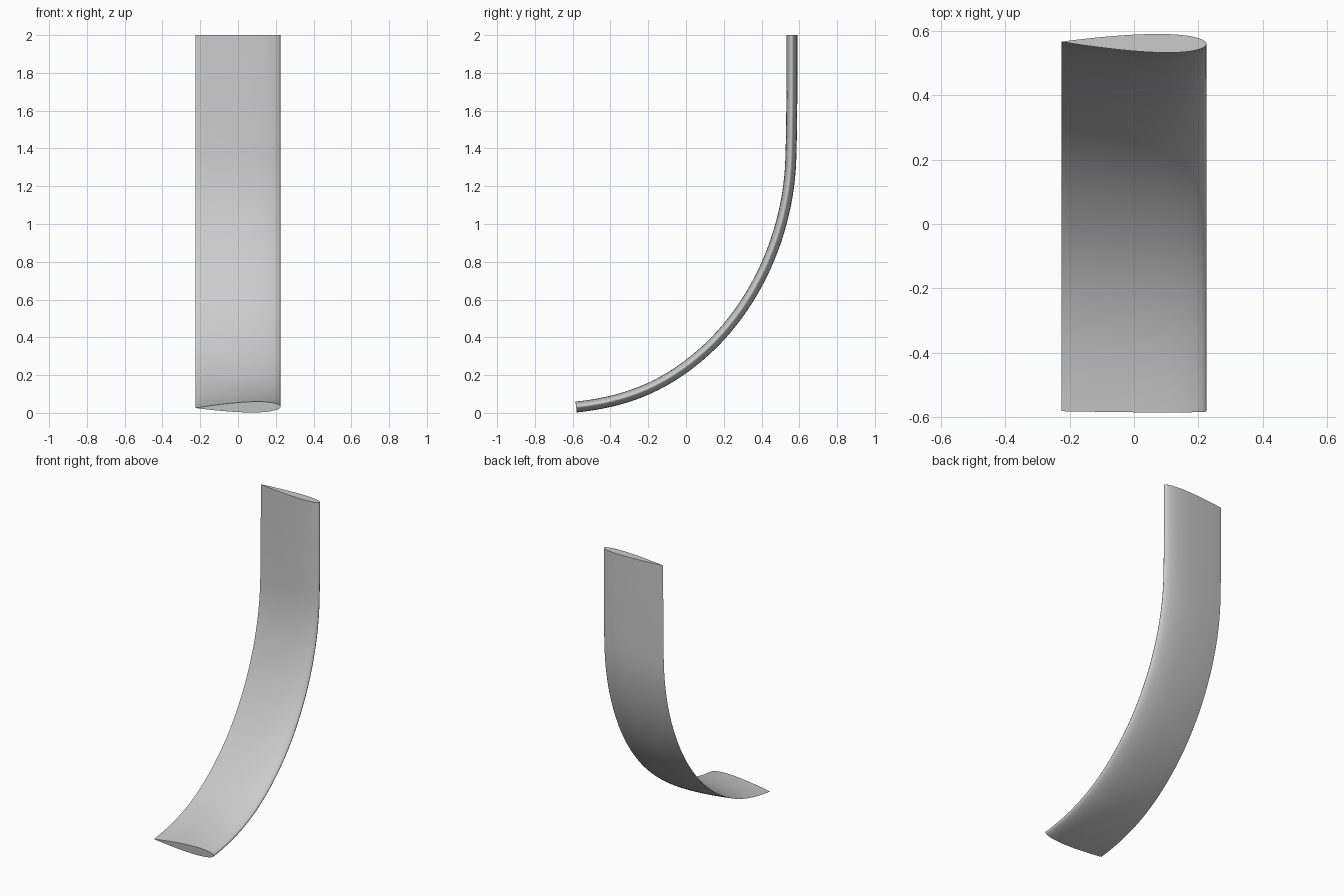
import bpy
import bmesh
import math
from mathutils import Vector
from mathutils.geometry import interpolate_bezier

cube = bpy.data.objects.get("Cube")
if cube:
    bpy.data.objects.remove(cube, do_unlink=True)

CHORD = 0.45
THICKNESS = 0.128
TILT = 0.007          # nose sits slightly inward of the trailing edge
SIDE_POINTS = 28

# Blade material
grey = bpy.data.materials.new("light grey")
grey.use_nodes = True
colour = (0.6, 0.6, 0.6, 1.0)
grey.diffuse_color = colour
grey.node_tree.nodes["Principled BSDF"].inputs["Base Color"].default_value = colour


def half_thickness(s):
    """Symmetric foil half thickness at chord fraction s."""
    return 5 * THICKNESS * CHORD * (0.2969 * math.sqrt(s) - 0.126 * s
                                    - 0.3516 * s**2 + 0.2843 * s**3 - 0.1036 * s**4)


# Foil section as (x, offset along the path normal), nose at +x
steps = [(1 - math.cos(math.pi * i / SIDE_POINTS)) / 2 for i in range(SIDE_POINTS + 1)]
upper = [(s, half_thickness(s)) for s in reversed(steps)]
lower = [(s, -half_thickness(s)) for s in steps[1:-1]]
section = [(CHORD * (0.5 - s), t - TILT * s) for s, t in upper + lower]

# Centre line in the y-z plane: knot, incoming handle, outgoing handle
knots = [
    ((-0.582, 0.033), (0, 0), (0.28, 0.03)),
    ((0.10, 0.33), (-0.20, -0.18), (0.25, 0.225)),
    ((0.553, 1.35), (-0.012, -0.42), (0.006, 0.2)),
    ((0.559, 2.0), (0, -0.2), (0, 0)),
]
path = []
for (a, _, out), (b, inn, _) in zip(knots, knots[1:]):
    a, b = Vector(a), Vector(b)
    points = interpolate_bezier(a, a + Vector(out), b + Vector(inn), b, 25)
    path += points if not path else points[1:]

# Sweep the section along the centre line and close both ends
bm = bmesh.new()
rings = []
for i, p in enumerate(path):
    tangent = (path[min(i + 1, len(path) - 1)] - path[max(i - 1, 0)]).normalized()
    normal = Vector((-tangent.y, tangent.x))
    rings.append([bm.verts.new((x, p.x + normal.x * n, p.y + normal.y * n))
                  for x, n in section])
count = len(section)
for low, high in zip(rings, rings[1:]):
    for j in range(count):
        k = (j + 1) % count
        bm.faces.new((low[j], low[k], high[k], high[j]))
bm.faces.new(rings[0])
bm.faces.new(rings[-1])
bmesh.ops.recalc_face_normals(bm, faces=bm.faces)

mesh = bpy.data.meshes.new("curved_foil_blade")
bm.to_mesh(mesh)
bm.free()
mesh.materials.append(grey)
blade = bpy.data.objects.new("curved_foil_blade", mesh)
bpy.context.collection.objects.link(blade)

# Smooth skin with a crisp trailing edge and ends
bpy.ops.object.select_all(action='DESELECT')
blade.select_set(True)
bpy.context.view_layer.objects.active = blade
bpy.ops.object.shade_smooth_by_angle(angle=math.radians(35))
